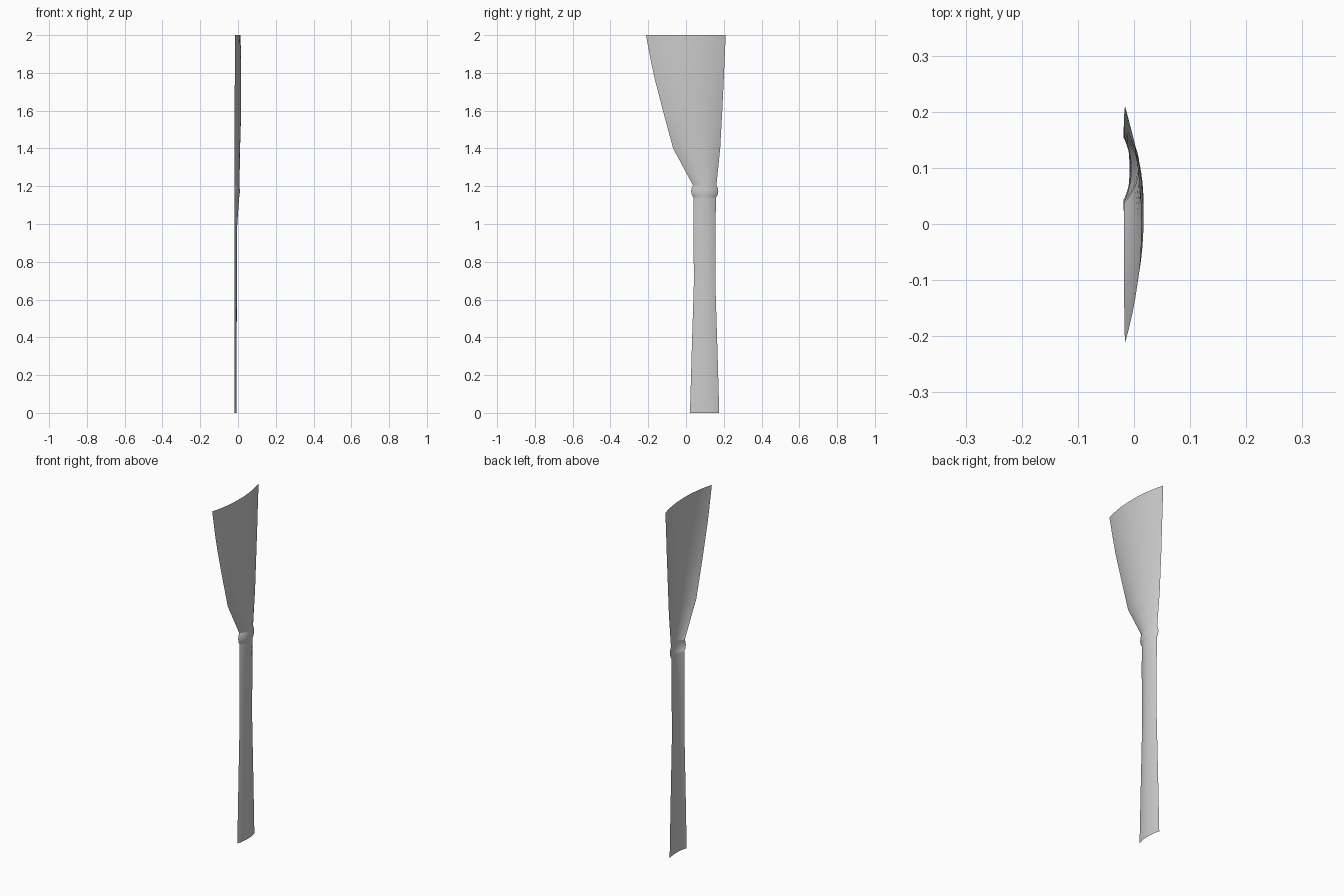
import bpy, bmesh

COLS = 16  # segments across each curved sheet


def loft(name, rows):
    """Thin bowed sheet; each row is (z, y_left, y_right, x_edge, x_crown)."""
    bm = bmesh.new()
    grid = []
    for z, y0, y1, x_edge, x_crown in rows:
        line = []
        for i in range(COLS + 1):
            t = i / COLS
            bow = 1 - abs(2 * t - 1) ** 2.1
            x = x_edge + (x_crown - x_edge) * bow
            line.append(bm.verts.new((x, y0 + (y1 - y0) * t, z)))
        grid.append(line)
    for low, high in zip(grid, grid[1:]):
        for i in range(COLS):
            bm.faces.new((low[i], low[i + 1], high[i + 1], high[i]))
    mesh = bpy.data.meshes.new(name)
    bm.to_mesh(mesh)
    bm.free()
    mesh.shade_smooth()
    obj = bpy.data.objects.new(name, mesh)
    bpy.context.collection.objects.link(obj)
    return obj


# Rows shared by neighbouring parts
neck = (1.14, 0.040, 0.158, -0.018, 0.006)
throat = (1.205, 0.037, 0.161, -0.018, 0.008)

# Long handle, slightly waisted
loft("handle", [
    (0.00, 0.021, 0.176, -0.019, -0.008),
    (0.35, 0.031, 0.166, -0.019, -0.007),
    (0.70, 0.042, 0.155, -0.019, -0.006),
    (0.98, 0.039, 0.157, -0.018, -0.005),
    neck,
])

# Rounded collar between handle and blade
loft("collar", [
    neck,
    (1.153, 0.031, 0.167, -0.018, 0.008),
    (1.172, 0.027, 0.171, -0.018, 0.010),
    (1.190, 0.030, 0.168, -0.018, 0.009),
    throat,
])

# Flared blade
loft("blade", [
    throat,
    (1.40, -0.068, 0.181, -0.018, 0.011),
    (1.60, -0.122, 0.192, -0.018, 0.017),
    (1.77, -0.166, 0.200, -0.017, 0.017),
    (1.86, -0.185, 0.204, -0.017, 0.017),
    (2.00, -0.212, 0.210, -0.016, 0.013),
])
